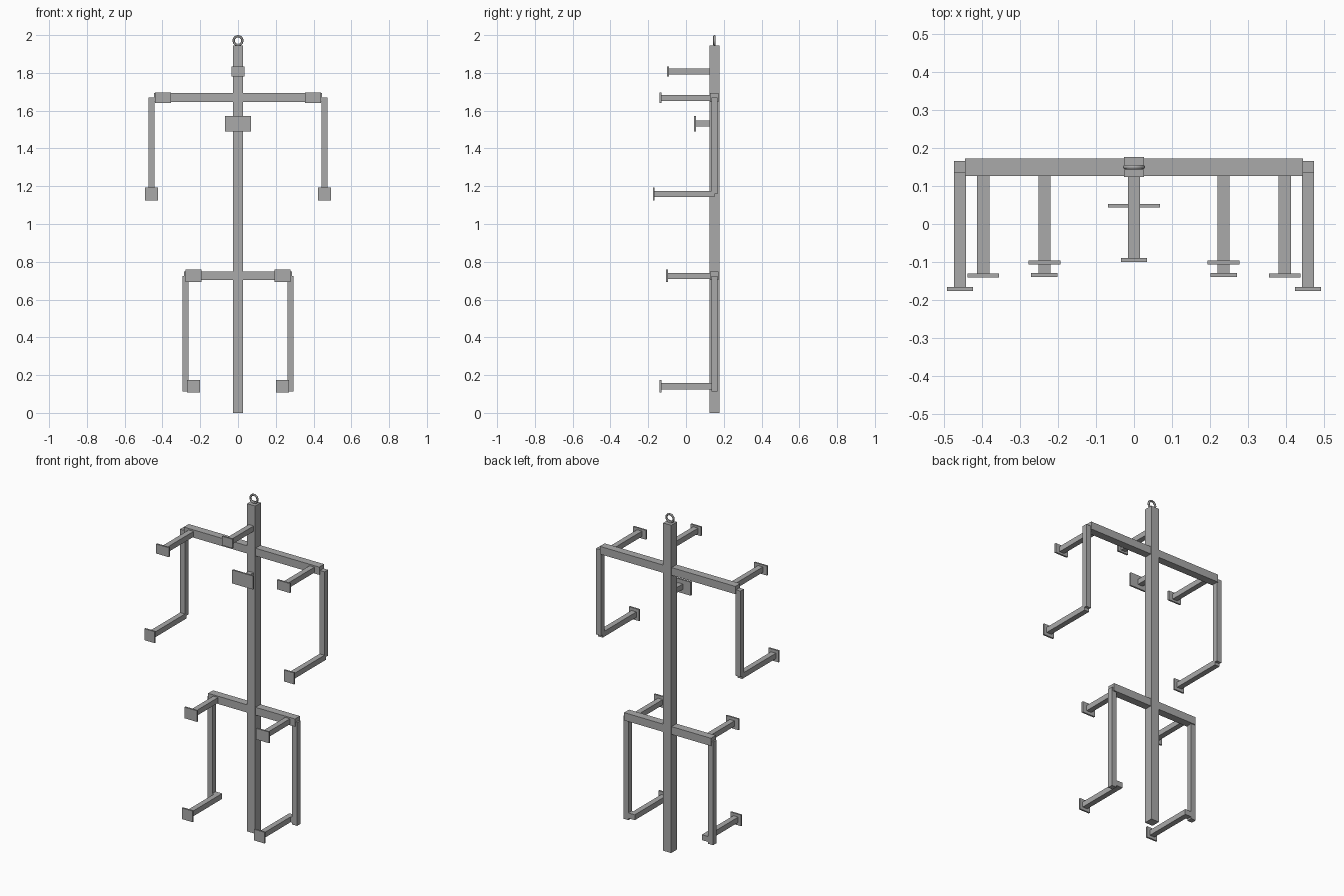
import bpy
import bmesh
from mathutils import Vector

cube = bpy.data.objects.get("Cube")
if cube:
    bpy.data.objects.remove(cube, do_unlink=True)

steel = bpy.data.materials.new("grey steel")
steel.use_nodes = True
GREY = (0.4, 0.4, 0.4, 1)
steel.diffuse_color = GREY
steel.node_tree.nodes["Principled BSDF"].inputs["Base Color"].default_value = GREY

BACK = 0.15    # y of the frame's centre line
TUBE = 0.032   # width of the thin square tube
PLATE = 0.01   # thickness of the end plates


def box(name, centre, size):
    """Axis-aligned box made from a unit cube."""
    bm = bmesh.new()
    bmesh.ops.create_cube(bm, size=1)
    bmesh.ops.scale(bm, vec=Vector(size), verts=bm.verts)
    mesh = bpy.data.meshes.new(name)
    bm.to_mesh(mesh)
    bm.free()
    obj = bpy.data.objects.new(name, mesh)
    obj.location = centre
    mesh.materials.append(steel)
    bpy.context.collection.objects.link(obj)
    return obj


def peg(name, x, z, front, width, height, plate_x=None):
    """Forward tube from the frame, closed by a flat end plate."""
    depth = BACK - front - PLATE / 2
    box(name + "_rod", (x, BACK - depth / 2, z), (TUBE, depth, TUBE))
    px = x if plate_x is None else plate_x
    box(name + "_plate", (px, front + PLATE / 2, z), (width, PLATE, height))


def upright(name, x, bottom, top):
    box(name, (x, BACK, (bottom + top) / 2), (TUBE, TUBE, top - bottom))


# Main post and the two crossbars
box("main_post", (0, BACK, 0.9725), (0.053, 0.053, 1.945))
box("shoulder_crossbar", (0, BACK, 1.67), (0.89, 0.046, 0.046))
box("hip_crossbar", (0, BACK, 0.726), (0.57, 0.046, 0.046))

# Central supports
peg("head_support", 0, 1.808, -0.1, 0.068, 0.054)
peg("chest_support", 0, 1.531, 0.043, 0.136, 0.08)

# Paired limbs
for side, s in (("left", 1), ("right", -1)):
    peg(side + "_shoulder_support", s * 0.397, 1.668, -0.141, 0.084, 0.056)
    upright(side + "_arm_upright", s * 0.458, 1.16, 1.67)
    peg(side + "_hand_support", s * 0.458, 1.159, -0.176, 0.068, 0.068)
    peg(side + "_hip_support", s * 0.236, 0.725, -0.106, 0.084, 0.066)
    upright(side + "_leg_upright", s * 0.278, 0.114, 0.726)
    box(side + "_foot_link", (s * 0.249, BACK, 0.141), (0.058, TUBE, TUBE))
    peg(side + "_foot_support", s * 0.236, 0.141, -0.139, 0.07, 0.066)

# Hanging ring on top
bpy.ops.mesh.primitive_torus_add(
    major_segments=32, minor_segments=12, major_radius=0.023, minor_radius=0.006,
    location=(0, BACK, 1.971), rotation=(1.5708, 0, 0))
ring = bpy.context.object
ring.name = "hanging_ring"
ring.data.materials.append(steel)
bpy.ops.object.shade_smooth_by_angle()
